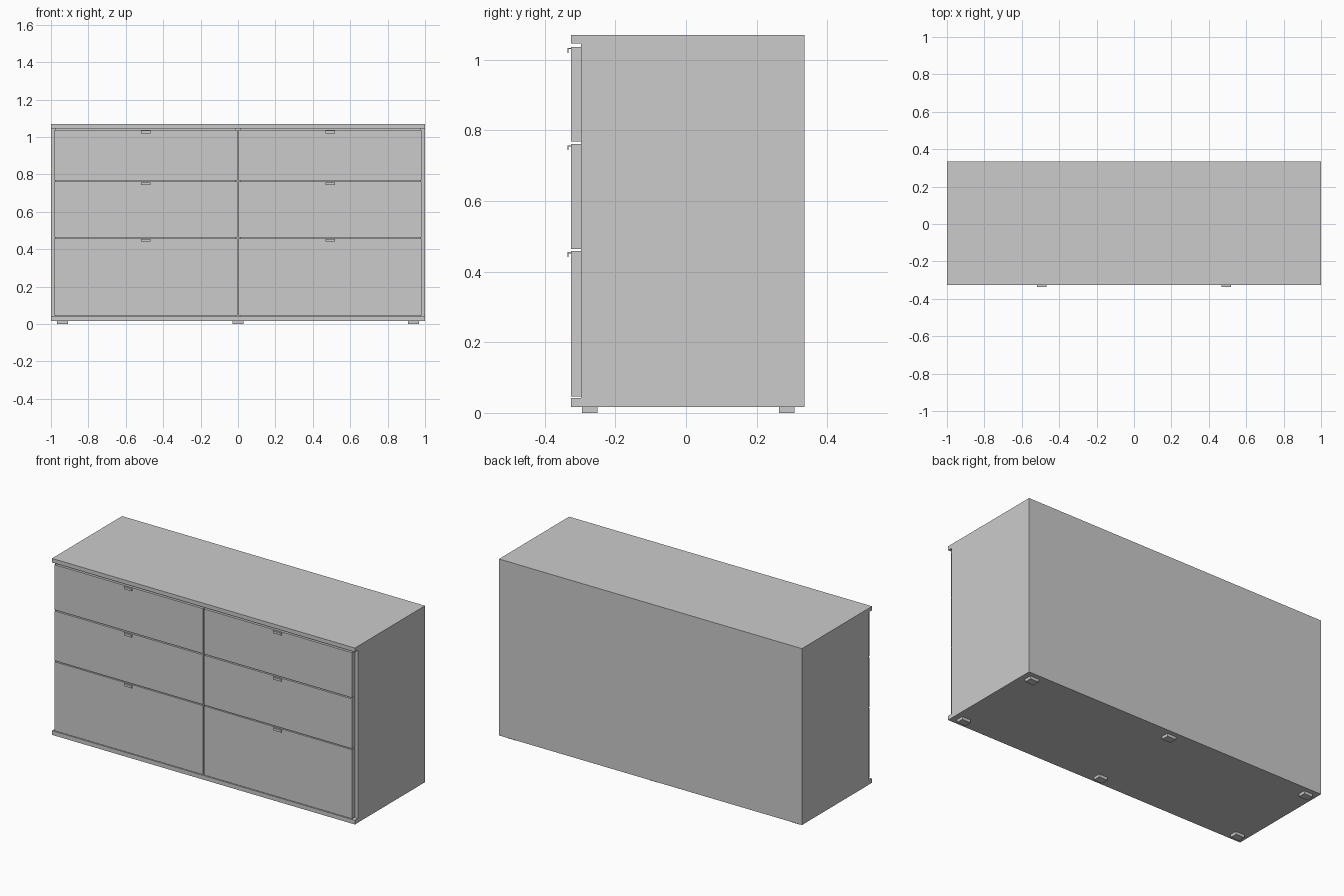
import bpy
import bmesh

if "Cube" in bpy.data.objects:
    bpy.data.objects.remove(bpy.data.objects["Cube"])


def mesh_object(name, bm):
    bmesh.ops.recalc_face_normals(bm, faces=bm.faces)
    me = bpy.data.meshes.new(name)
    bm.to_mesh(me)
    bm.free()
    ob = bpy.data.objects.new(name, me)
    bpy.context.collection.objects.link(ob)
    return ob


def box(name, x, y, z):
    """Box from (min, max) ranges on each axis."""
    bm = bmesh.new()
    bmesh.ops.create_cube(bm, size=1)
    for v in bm.verts:
        v.co = [r[0] + (c + 0.5) * (r[1] - r[0]) for c, r in zip(v.co, (x, y, z))]
    return mesh_object(name, bm)


def extrude_x(name, profile, x0, x1):
    """Closed (y, z) profile extruded along x."""
    bm = bmesh.new()
    face = bm.faces.new([bm.verts.new((x0, y, z)) for y, z in profile])
    new = bmesh.ops.extrude_face_region(bm, geom=[face])["geom"]
    verts = [g for g in new if isinstance(g, bmesh.types.BMVert)]
    bmesh.ops.translate(bm, verts=verts, vec=(x1 - x0, 0, 0))
    return mesh_object(name, bm)


FRONT, BODY, BACK = -0.326, -0.298, 0.335
LOW, HIGH = 0.042, 1.046
T = 0.026

# Top and base boards
box("top_board", (-1, 1), (FRONT, BACK), (HIGH, 1.07))
box("base_board", (-1, 1), (FRONT, BACK), (0.017, LOW))

# Carcass: sides, divider, back
for side, s in (("left", -1), ("right", 1)):
    box(side + "_side_panel", sorted((s, s * (1 - T))), (BODY, BACK), (LOW, HIGH))
box("centre_divider", (-T / 2, T / 2), (BODY, BACK - 0.015), (LOW, HIGH))
box("back_panel", (T - 1, 1 - T), (BACK - 0.015, BACK), (LOW, HIGH))

# Drawer fronts, each with a small hooked pull
rows = (("bottom", 0.046, 0.458), ("middle", 0.464, 0.761), ("top", 0.768, 1.037))
for row, z0, z1 in rows:
    for side, s in (("left", -1), ("right", 1)):
        label = f"{row}_{side}_drawer"
        box(label + "_front", sorted((s * 0.004, s * 0.982)), (FRONT, BODY), (z0, z1))
        t = z1 - 0.003
        hook = [(FRONT, t), (-0.336, t), (-0.336, t - 0.014),
                (-0.333, t - 0.014), (-0.333, t - 0.004), (FRONT, t - 0.004)]
        extrude_x(label + "_pull", hook, s * 0.493 - 0.026, s * 0.493 + 0.026)

# Six feet
for col, x in (("left", -0.938), ("centre", 0), ("right", 0.938)):
    for end, y in (("front", -0.272), ("back", 0.285)):
        box(f"{end}_{col}_foot", (x - 0.029, x + 0.029), (y - 0.022, y + 0.022), (0, 0.017))
